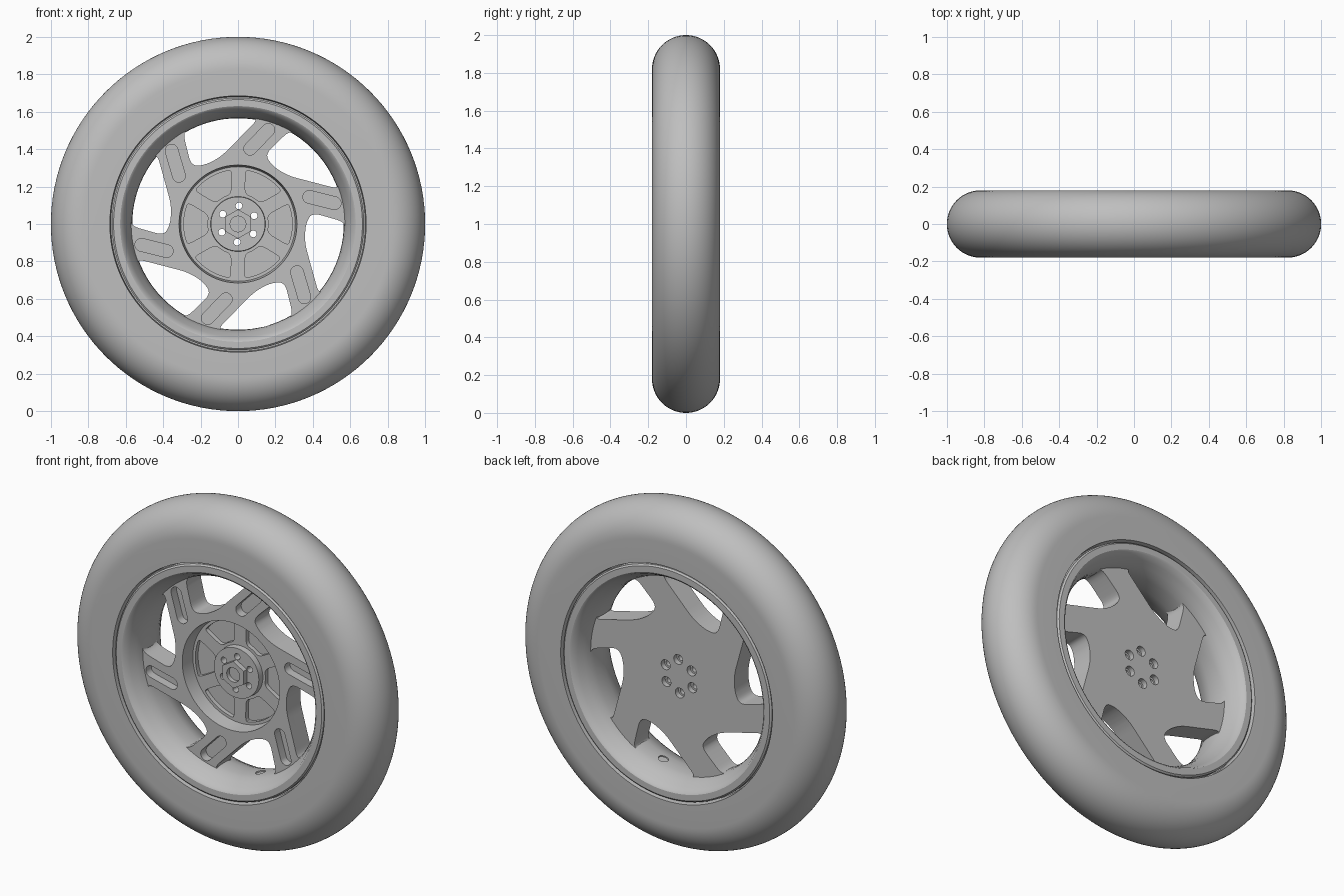
import bpy, bmesh, math
from mathutils import Vector, Matrix

cube = bpy.data.objects.get("Cube")
if cube:
    bpy.data.objects.remove(cube)

grey = bpy.data.materials.new("plain grey")
grey.use_nodes = True
COLOR = (0.52, 0.52, 0.52, 1)
grey.diffuse_color = COLOR
grey.node_tree.nodes["Principled BSDF"].inputs["Base Color"].default_value = COLOR

CENTER = (0, 0, 1)


def make_object(name, bm):
    bmesh.ops.recalc_face_normals(bm, faces=bm.faces)
    mesh = bpy.data.meshes.new(name)
    bm.to_mesh(mesh)
    bm.free()
    mesh.materials.append(grey)
    obj = bpy.data.objects.new(name, mesh)
    obj.location = CENTER
    bpy.context.collection.objects.link(obj)
    return obj


def lathe(name, profile, steps, closed=True):
    """Spin (radius, y) points around the axle."""
    bm = bmesh.new()
    vs = [bm.verts.new((r, y, 0)) for r, y in profile]
    edges = [bm.edges.new(p) for p in zip(vs, vs[1:])]
    if closed:
        edges.append(bm.edges.new((vs[-1], vs[0])))
    bmesh.ops.spin(bm, geom=vs + edges, cent=(0, 0, 0), axis=(0, 1, 0),
                   angle=math.tau, steps=steps)
    bmesh.ops.remove_doubles(bm, verts=bm.verts, dist=1e-5)
    return make_object(name, bm)


def polar(r, deg):
    a = math.radians(deg)
    return Vector((r * math.cos(a), r * math.sin(a)))


def circle(r, center=(0, 0), n=24):
    return [Vector(center) + polar(r, 360 * i / n) for i in range(n)]


def rounded(points, size):
    """Round every corner of a 2D outline."""
    out = []
    for i, p in enumerate(points):
        to_a, to_b = points[i - 1] - p, points[(i + 1) % len(points)] - p
        a = p + to_a.normalized() * min(size, to_a.length * 0.45)
        b = p + to_b.normalized() * min(size, to_b.length * 0.45)
        for k in range(6):
            t = k / 5
            out.append(a * (1 - t) ** 2 + p * 2 * t * (1 - t) + b * t * t)
    return out


def prisms(name, outline, front, back, count=1):
    """Extrude an x-z outline along y, repeated around the axle."""
    bm = bmesh.new()
    for k in range(count):
        turn = Matrix.Rotation(math.tau * k / count, 2)
        pts = [turn @ p for p in outline]
        face = bm.faces.new([bm.verts.new((p.x, front, p.y)) for p in pts])
        new = bmesh.ops.extrude_face_region(bm, geom=[face])["geom"]
        bmesh.ops.translate(bm, vec=(0, back - front, 0),
                            verts=[v for v in new if isinstance(v, bmesh.types.BMVert)])
    return make_object(name, bm)


def cut(target, cutter):
    mod = target.modifiers.new("cut", "BOOLEAN")
    mod.operation, mod.solver, mod.object = "DIFFERENCE", "EXACT", cutter
    bpy.context.view_layer.objects.active = target
    bpy.ops.object.modifier_apply(modifier=mod.name)
    bpy.data.objects.remove(cutter)


# Tyre: round tread, flat side walls
tread = [(0.82 + 0.18 * math.cos(a), 0.18 * math.sin(a))
         for a in (math.radians(-90 + 180 * i / 32) for i in range(33))]
tyre = lathe("tyre", [(0.65, -0.13), (0.68, -0.135), (0.685, -0.18)] + tread
             + [(0.685, 0.18), (0.68, 0.135), (0.65, 0.13)], 128)

# Rim: lipped barrel flaring to both sides
half = [(0.567, 0.04), (0.572, 0.07), (0.585, 0.105), (0.603, 0.14), (0.62, 0.17),
        (0.63, 0.176), (0.665, 0.176), (0.674, 0.168), (0.674, 0.12), (0.62, 0.08)]
rim = lathe("rim", [(0.565, 0)] + half + [(r, -y) for r, y in reversed(half)], 96)

# Valve hole in the bottom of the barrel
bm = bmesh.new()
d = polar(1, -75)
direction = Vector((d.x, 0, d.y))
bmesh.ops.create_cone(bm, cap_ends=True, segments=24, radius1=0.028, radius2=0.028,
                      depth=0.1, matrix=Matrix.Translation(direction * 0.54)
                      @ direction.to_track_quat("Z", "Y").to_matrix().to_4x4())
cut(rim, make_object("valve_cutter", bm))

# Wheel disc with a central recess and raised hub
disc = lathe("spoked_disc", [(0, -0.015), (0.145, -0.015), (0.147, 0.02), (0.306, 0.02),
             (0.315, -0.065), (0.577, -0.065), (0.577, 0.065), (0, 0.065)], 96, closed=False)

# Six slanted windows between the spokes
sides = [Vector(p) for p in ((-0.09, 0.36), (-0.175, 0.315), (-0.25, 0.31))]
window = [polar(0.573, 79 + 42 * i / 7) for i in range(8)]
cut(disc, prisms("window_cutter", rounded(window + sides[::-1], 0.05), -0.1, 0.1, 6))

# Blind slot in each spoke
inner, outer = Vector((0.065, 0.402)), Vector((0.162, 0.503))
along = math.degrees(math.atan2(outer.y - inner.y, outer.x - inner.x))
slot = [outer + polar(0.034, along - 90 + 18 * i) for i in range(11)]
slot += [inner + polar(0.034, along + 90 + 18 * i) for i in range(11)]
cut(disc, prisms("slot_cutter", slot, -0.1, -0.015, 6))

# Six pockets in the recess floor
pocket = [polar(0.29, a) for a in range(-23, 24, 5)] + [polar(0.165, a) for a in (17, 0, -17)]
cut(disc, prisms("pocket_cutter", rounded(pocket, 0.035), -0.04, 0.045, 6))

# Bolt holes, wider at the back
spot = polar(0.097, 27)
cut(disc, prisms("bolt_cutter", circle(0.018, spot), -0.1, 0.1, 6))
cut(disc, prisms("counterbore_cutter", circle(0.029, spot), 0.035, 0.1, 6))

# Axle nut with a round socket
nut = prisms("axle_nut", [polar(0.078, 60 * i + 30) for i in range(6)], -0.045, 0.0)
cut(nut, prisms("socket_cutter", circle(0.042), -0.1, -0.02))

# Smooth shading with crisp edges
bpy.ops.object.select_all(action="DESELECT")
for obj in (tyre, rim, disc, nut):
    obj.select_set(True)
bpy.context.view_layer.objects.active = tyre
bpy.ops.object.shade_smooth_by_angle(angle=math.radians(30))
